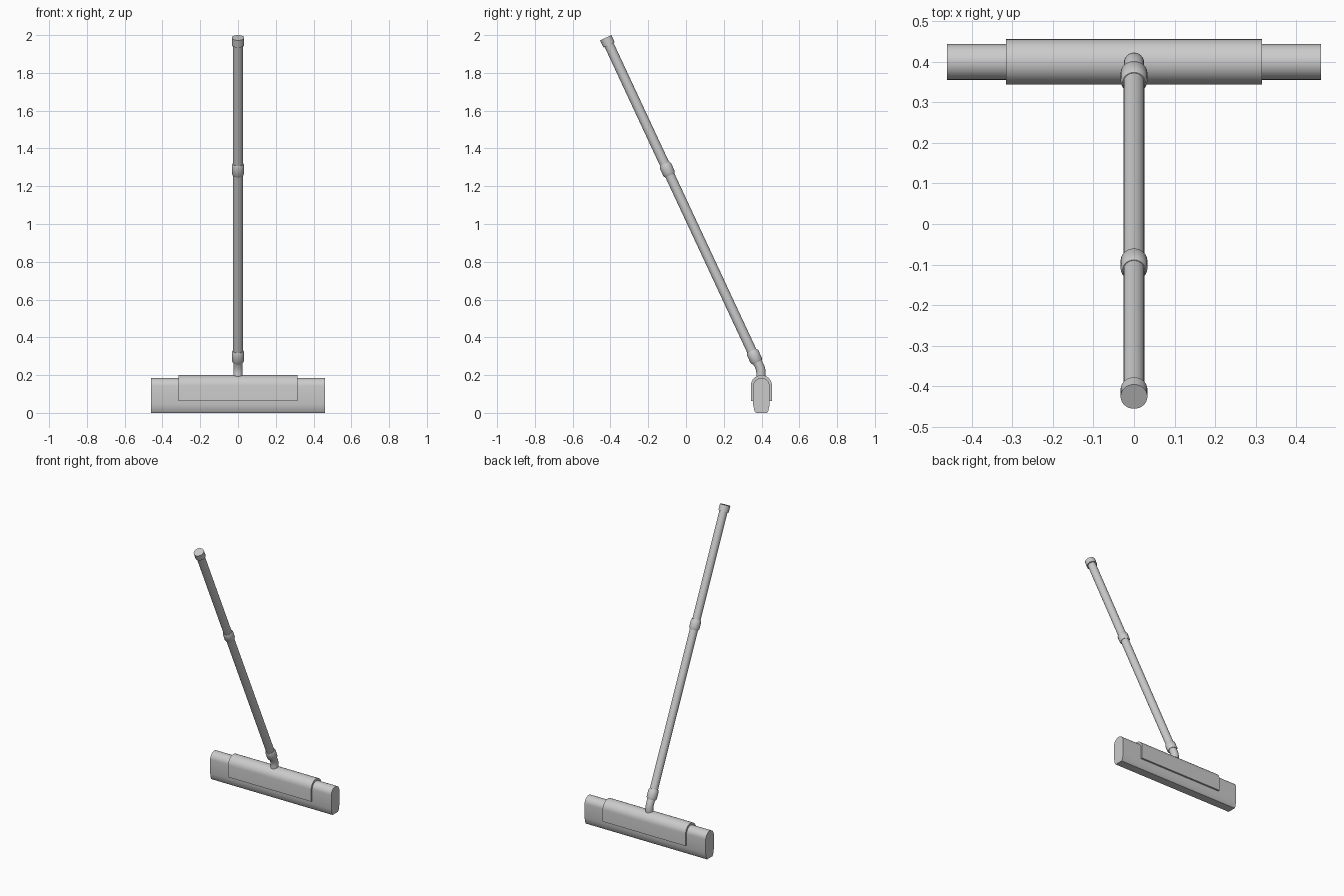
import bpy, bmesh, math

if "Cube" in bpy.data.objects:
    bpy.data.objects.remove(bpy.data.objects["Cube"])

TILT = math.radians(25)
TOP = (-0.425, 1.986)      # (y, z) centre of the handle's end
HEAD_Y = 0.399
SIDES = 32


def finish(name, bm):
    bmesh.ops.recalc_face_normals(bm, faces=bm.faces)
    mesh = bpy.data.meshes.new(name)
    bm.to_mesh(mesh)
    bm.free()
    ob = bpy.data.objects.new(name, mesh)
    bpy.context.collection.objects.link(ob)
    bpy.ops.object.select_all(action='DESELECT')
    bpy.context.view_layer.objects.active = ob
    ob.select_set(True)
    bpy.ops.object.shade_smooth_by_angle(angle=math.radians(30))
    return ob


def skin(name, rings):
    """Join equal rings of points into a capped solid."""
    bm = bmesh.new()
    loops = [[bm.verts.new(p) for p in ring] for ring in rings]
    n = len(loops[0])
    for a, b in zip(loops, loops[1:]):
        for i in range(n):
            j = (i + 1) % n
            bm.faces.new((a[i], a[j], b[j], b[i]))
    bm.faces.new(loops[0])
    bm.faces.new(loops[-1])
    return finish(name, bm)


def tube(name, stations):
    """Sweep circles given as (y, z, radius, tilt) in the x = 0 plane."""
    rings = []
    for y, z, r, t in stations:
        ring = []
        for i in range(SIDES):
            a = 2 * math.pi * i / SIDES
            s = r * math.sin(a)
            ring.append((r * math.cos(a), y + s * math.cos(t), z + s * math.sin(t)))
        rings.append(ring)
    return skin(name, rings)


def along(d, r):
    """Station at distance d down the handle from its top end."""
    return (TOP[0] + d * math.sin(TILT), TOP[1] - d * math.cos(TILT), r, TILT)


def bar(name, profile, half):
    return skin(name, [[(x, HEAD_Y + y, z) for y, z in profile] for x in (-half, half)])


def arch(r, base, top, n=16):
    """Half-round crown ending in vertical sides, from right to left."""
    pts = [(r * math.cos(math.pi * i / n), top - r + r * math.sin(math.pi * i / n))
           for i in range(n + 1)]
    return [(r, base)] + pts + [(-r, base)]


# sponge with rounded crown and narrowed foot
bar("sponge", [(0.029, 0)] + [(0.036, 0.008)] + arch(0.044, 0.045, 0.185)
    + [(-0.036, 0.008), (-0.029, 0)], 0.46)

# clamp shell wrapped over the sponge
bar("sponge_holder", arch(0.056, 0.063, 0.2) + arch(0.0435, 0.063, 0.1845)[::-1], 0.315)

# bent neck between holder and handle
bottom = along(1.885, 0.025)
neck = [(0.397, 0.185, 0.025, 0), (0.397, 0.212, 0.025, 0)]
p0, p1, p2 = (0.397, 0.212), (0.397, 0.24), bottom[:2]
for i in range(1, 7):
    t = i / 6
    y, z = ((1 - t) ** 2 * a + 2 * t * (1 - t) * b + t * t * c for a, b, c in zip(p0, p1, p2))
    neck.append((y, z, 0.025, TILT * t))
tube("neck", neck)

# two handle sections
tube("upper_handle", [along(0.01, 0.026), along(0.77, 0.026)])
tube("lower_handle", [along(0.76, 0.026), along(1.885, 0.026)])

# end cap and joint collars
tube("end_cap", [along(0, 0.033), along(0.042, 0.033)])
for name, d in (("middle_collar", 0.77), ("lower_collar", 1.862)):
    tube(name, [along(d - 0.033, 0.028), along(d - 0.022, 0.033),
                along(d + 0.022, 0.033), along(d + 0.033, 0.028)])
